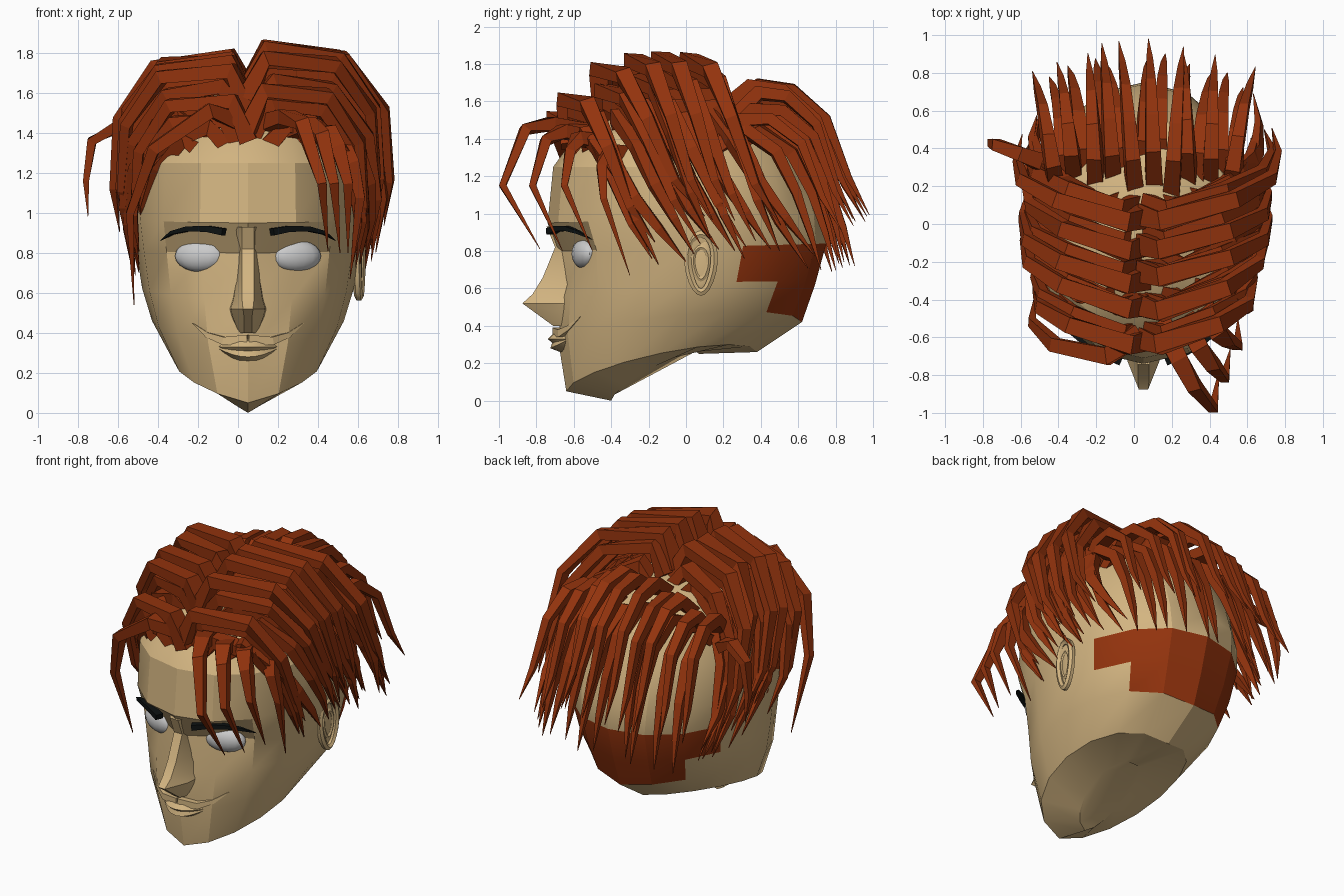
import bpy, bmesh, math, random
from mathutils import Vector

if "Cube" in bpy.data.objects:
    bpy.data.objects.remove(bpy.data.objects["Cube"])

random.seed(4)
CX = 0.05  # the head's mirror plane


def material(name, rgb):
    m = bpy.data.materials.new(name)
    m.diffuse_color = (*rgb, 1)
    m.use_nodes = True
    m.node_tree.nodes["Principled BSDF"].inputs["Base Color"].default_value = m.diffuse_color
    return m


SKIN = material("skin", (0.65, 0.46, 0.22))
HAIR = material("hair", (0.29, 0.033, 0.004))
BLACK = material("black", (0.004, 0.006, 0.006))


def finish(bm, name, *mats, smooth=None):
    bmesh.ops.recalc_face_normals(bm, faces=bm.faces)
    me = bpy.data.meshes.new(name)
    bm.to_mesh(me)
    bm.free()
    ob = bpy.data.objects.new(name, me)
    bpy.context.collection.objects.link(ob)
    for m in mats:
        me.materials.append(m)
    if smooth:
        bpy.ops.object.select_all(action='DESELECT')
        ob.select_set(True)
        bpy.context.view_layer.objects.active = ob
        bpy.ops.object.shade_smooth_by_angle(angle=math.radians(smooth))
    return ob


def loft(bm, rings):
    """Skin closed rings of points, returning faces row by row."""
    vs = [[bm.verts.new(p) for p in r] for r in rings]
    n = len(vs[0])
    rows = [[bm.faces.new((a[i], a[(i + 1) % n], b[(i + 1) % n], b[i])) for i in range(n)]
            for a, b in zip(vs, vs[1:])]
    bm.faces.new(vs[0])
    bm.faces.new(vs[-1])
    return rows


def strand(bm, pts, axis, w, t, power=0.6):
    """Four-sided bar along pts, tapering to a point."""
    pts = [Vector(p) for p in pts]
    axis = Vector(axis)
    rings = []
    for i, p in enumerate(pts):
        tan = (pts[min(i + 1, len(pts) - 1)] - pts[max(i - 1, 0)]).normalized()
        s = (axis - tan * axis.dot(tan)).normalized()
        n = s.cross(tan)
        k = max((1 - i / (len(pts) - 1)) ** power, 0.03) / 2
        rings.append([p + s * w * k * a + n * t * k * b
                      for a, b in ((-1, -1), (1, -1), (1, 1), (-1, 1))])
    loft(bm, rings)


# head: tilted rings (front z, front y, back z, back y, half width, side lift)
SECTIONS = [
    (0.00, -0.40, 0.25, 0.07, 0.13, 0.06),
    (0.05, -0.64, 0.26, 0.38, 0.37, 0.10),
    (0.30, -0.68, 0.42, 0.62, 0.48, 0.10),
    (0.55, -0.67, 0.62, 0.69, 0.53, 0.04),
    (0.80, -0.69, 0.84, 0.75, 0.56, 0.00),
    (0.95, -0.74, 1.00, 0.74, 0.58, 0.00),
    (1.25, -0.71, 1.25, 0.66, 0.57, 0.00),
    (1.43, -0.58, 1.42, 0.56, 0.48, 0.00),
    (1.57, -0.34, 1.54, 0.36, 0.29, 0.00),
    (1.62, -0.12, 1.60, 0.15, 0.08, 0.00)]
COLS = 16
rings = []
for row, (zf, yf, zb, yb, w, lift) in enumerate(SECTIONS):
    ring = []
    for c in range(COLS):
        a = 2 * math.pi * c / COLS
        s = math.sin(a)
        u = (1 - math.cos(a)) / 2
        x = w * math.copysign(abs(s) ** 0.92, s)
        y = yf + (yb - yf) * u
        if row == 4 and c in (1, COLS - 1):  # eye sockets
            y += 0.09
        ring.append((CX + x, y, zf + (zb - zf) * u + lift * abs(s)))
    rings.append(ring)
bm = bmesh.new()
faces = loft(bm, rings)
for r, c0, c1 in ((2, 6, 10), (3, 5, 11)):  # short hair at the nape
    for c in range(c0, c1):
        faces[r][c].material_index = 1
finish(bm, "head", SKIN, HAIR, smooth=25)

# nose: (z, ridge y, ridge half width, base half width, base y)
bm = bmesh.new()
loft(bm, [[(CX - b, yb, z), (CX - b * 0.9, yb + (yf - yb) * 0.45, z), (CX - r, yf, z),
           (CX + r, yf, z), (CX + b * 0.9, yb + (yf - yb) * 0.45, z), (CX + b, yb, z)]
          for z, yf, r, b, yb in [(0.93, -0.745, 0.03, 0.08, -0.62), (0.82, -0.70, 0.03, 0.06, -0.55),
                                  (0.66, -0.765, 0.03, 0.065, -0.56), (0.57, -0.82, 0.03, 0.08, -0.58),
                                  (0.52, -0.875, 0.025, 0.095, -0.60), (0.48, -0.82, 0.02, 0.085, -0.60),
                                  (0.40, -0.71, 0.02, 0.05, -0.60)]])
finish(bm, "nose", SKIN, smooth=25)

# lips
bm = bmesh.new()
sections = []
for i in range(-4, 5):
    t = i / 4
    k = max(1 - t * t, 0.08)
    y, z = -0.67 + 0.05 * t * t, 0.31 + 0.02 * t * t
    sections.append([(CX + 0.16 * t, y + dy * k, z + dz * k) for dy, dz in
                     ((0.05, 0.07), (-0.03, 0.06), (-0.07, 0.02), (-0.045, 0.0),
                      (-0.055, -0.03), (0.05, -0.07))])
loft(bm, sections)
finish(bm, "lips", SKIN, smooth=25)

# smile folds, eyes and brows
folds, brows = bmesh.new(), bmesh.new()
for s in (-1, 1):
    strand(folds, [(CX + s * x, y, z) for x, y, z in
                   ((0, -0.69, 0.365), (0.12, -0.665, 0.36), (0.2, -0.62, 0.39), (0.28, -0.565, 0.45))],
           (0, 0, 1), 0.05, 0.05)
    strand(brows, [(CX + s * x, y, z) for x, y, z in
                   ((0.12, -0.725, 0.905), (0.2, -0.69, 0.92), (0.3, -0.635, 0.92),
                    (0.38, -0.575, 0.90), (0.44, -0.50, 0.86))], (0, 0, 1), 0.035, 0.05, 0.5)
    eye = bmesh.new()
    bmesh.ops.create_uvsphere(eye, u_segments=16, v_segments=10, radius=1)
    for v in eye.verts:  # flattened, following the curve of the face
        v.co = (CX + s * 0.24 + v.co.x * 0.125, -0.545 + v.co.y * 0.06 + s * v.co.x * 0.03,
                0.785 + v.co.z * 0.08)
    finish(eye, "eye_right" if s > 0 else "eye_left", smooth=40)
finish(folds, "smile_folds", SKIN)
finish(brows, "eyebrows", BLACK)

# ear: bowl, raised rim and inner ridge, on the right side only
bm = bmesh.new()
bmesh.ops.create_uvsphere(bm, u_segments=14, v_segments=8, radius=1)
for v in bm.verts:
    v.co = (0.59 + v.co.x * 0.02 + v.co.y * 0.01, 0.075 + v.co.y * 0.07, 0.73 + v.co.z * 0.15)
for ry, rz, r, x in ((0.07, 0.155, 0.022, 0.605), (0.04, 0.085, 0.015, 0.60)):
    rim = []
    for i in range(20):
        a = 2 * math.pi * i / 20
        cy = math.cos(a) * ry * (1 + 0.2 * math.sin(a))
        rim.append([(x + r * math.cos(b) + 0.15 * cy, 0.08 + cy + r * math.cos(a) * math.sin(b),
                     0.735 + (rz + r * math.sin(b)) * math.sin(a))
                    for b in (j * math.pi / 3 for j in range(6))])
    loft(bm, rim + [rim[0]])
finish(bm, "ear", SKIN, smooth=40)


def jit(a):
    return random.uniform(-a, a)


# side hair: layers of bars falling outwards from the middle parting
LAYERS = [
    [(0.0, 1.64), (0.09, 1.83), (0.47, 1.78), (0.66, 1.52), (0.69, 1.17), (0.66, 0.95)],
    [(0.02, 1.58), (0.13, 1.74), (0.42, 1.68), (0.61, 1.42), (0.66, 1.08), (0.62, 0.82)],
    [(0.10, 1.53), (0.22, 1.65), (0.46, 1.54), (0.59, 1.30), (0.63, 1.00), (0.60, 0.76)],
    [(0.26, 1.48), (0.36, 1.56), (0.52, 1.38), (0.60, 1.15), (0.61, 0.95), (0.58, 0.74)]]
for s, name in ((-1, "side_hair_left"), (1, "side_hair_right")):
    bm = bmesh.new()
    for row in range(5):
        for layer, prof in enumerate(LAYERS):
            y0 = -0.60 + row * 0.165 + layer * 0.03 + jit(0.02)
            f = max(0, -(y0 + 0.32)) / 0.30  # lower and narrower at the front
            drop = 0.24 * f + (0.07 if s < 0 else 0) + jit(0.035)
            wide = 1 - 0.12 * f - (0.05 if s < 0 else 0) + jit(0.04)
            back = 0.46 + jit(0.10)
            low = jit(0.07)
            pts = []
            for i, (x, z) in enumerate(prof):
                u = max(0, i - 1) / 4
                pts.append((CX + s * x * wide, y0 - 0.03 * (i == 1) + back * u ** 1.2,
                            z - drop * (1 - 0.7 * u) + low * u))
            strand(bm, pts, (s * jit(0.3), 1, 0), 0.115, 0.09)
    if s < 0:  # stray lock and long front lock
        strand(bm, [(-0.50, 0.33, 1.38), (-0.60, 0.37, 1.43), (-0.73, 0.42, 1.36),
                    (-0.76, 0.43, 1.16), (-0.75, 0.45, 0.98)], (0, 1, 0), 0.09, 0.07)
        strand(bm, [(0.02, -0.58, 1.45), (-0.14, -0.70, 1.51), (-0.42, -0.64, 1.32),
                    (-0.54, -0.52, 1.0), (-0.52, -0.36, 0.54)], (0, 1, 0), 0.11, 0.09)
    finish(bm, name, HAIR)

# back hair: two layers combed backwards from the crown
bm = bmesh.new()
BACK = [[(0.20, 1.50), (0.38, 1.66), (0.55, 1.64), (0.73, 1.49), (0.85, 1.18), (0.96, 0.98)],
        [(0.24, 1.45), (0.43, 1.54), (0.62, 1.41), (0.74, 1.18), (0.82, 0.95), (0.88, 0.74)]]
for layer, prof in enumerate(BACK):
    for i in range(10):
        x = -0.5 + i * 0.11 + layer * 0.05 + jit(0.02)
        q = (x / 0.6) ** 2
        dz, ky = 0.2 * q + jit(0.05), 1 - 0.22 * q + jit(0.03)
        sweep, root = jit(0.012) - 0.006, jit(0.05)
        strand(bm, [(CX + x * (0.9 + 0.05 * j) + sweep * j, y * ky + root * (1 - j / 5),
                     z - dz * (1 - 0.12 * j)) for j, (y, z) in enumerate(prof)],
               (1, 0, jit(0.3)), 0.09, 0.085)
finish(bm, "back_hair", HAIR)

# fringe hanging over the right brow
bm = bmesh.new()
for pts in (
        [(0.14, -0.52, 1.44), (0.24, -0.72, 1.48), (0.32, -0.86, 1.45), (0.42, -0.98, 1.15), (0.45, -0.78, 0.81)],
        [(0.26, -0.48, 1.40), (0.35, -0.66, 1.44), (0.42, -0.75, 1.39), (0.48, -0.82, 1.15), (0.51, -0.66, 0.80)],
        [(0.36, -0.42, 1.38), (0.45, -0.58, 1.40), (0.50, -0.62, 1.33), (0.55, -0.65, 1.15), (0.55, -0.50, 0.80)],
        [(0.44, -0.32, 1.32), (0.52, -0.42, 1.33), (0.57, -0.45, 1.25), (0.61, -0.44, 1.08), (0.56, -0.30, 0.67)]):
    strand(bm, pts, (1, 0, 0), 0.11, 0.085)
finish(bm, "fringe", HAIR)
